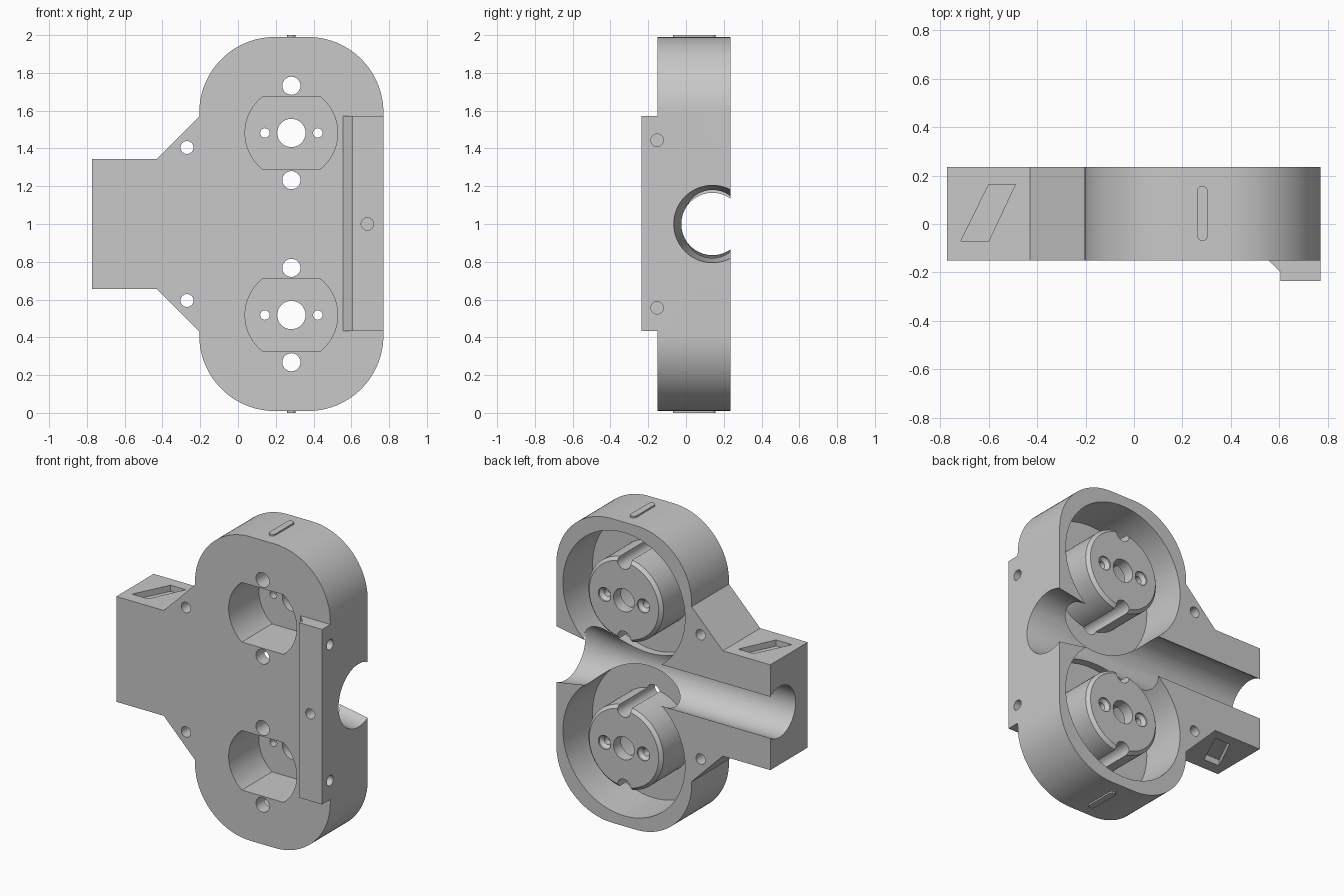
import bpy, bmesh, math
from mathutils import Vector, Matrix

cube = bpy.data.objects.get("Cube")
if cube:
    bpy.data.objects.remove(cube)

GREY = (0.58, 0.58, 0.58, 1)
grey = bpy.data.materials.new("plain grey")
grey.use_nodes = True
grey.diffuse_color = GREY
grey.node_tree.nodes["Principled BSDF"].inputs["Base Color"].default_value = GREY

FRONT, BACK = -0.15, 0.235
CX, MID = 0.2825, 1.0
AXES = {"X": Vector((1, 0, 0)), "Y": Vector((0, 1, 0)), "Z": Vector((0, 0, 1))}


def finish(bm, name):
    bmesh.ops.recalc_face_normals(bm, faces=bm.faces)
    if bm.calc_volume(signed=True) < 0:
        bmesh.ops.reverse_faces(bm, faces=bm.faces)
    mesh = bpy.data.meshes.new(name)
    bm.to_mesh(mesh)
    bm.free()
    mesh.materials.append(grey)
    obj = bpy.data.objects.new(name, mesh)
    bpy.context.collection.objects.link(obj)
    return obj


def prism(name, pts, axis, lo, hi):
    """Extrude a flat outline along an axis from lo to hi."""
    place = {"Y": lambda a, b, h: (a, h, b), "Z": lambda a, b, h: (a, b, h)}[axis]
    bm = bmesh.new()
    low, high = [[bm.verts.new(place(*p, h)) for p in pts] for h in (lo, hi)]
    bm.faces.new(low[::-1])
    bm.faces.new(high)
    for i in range(len(pts)):
        bm.faces.new((low[i - 1], low[i], high[i], high[i - 1]))
    return finish(bm, name)


def lathe(name, profile, axis, origin, closed=False, steps=32):
    """Turn (radius, height) points around an axis; caps the ends unless closed."""
    bm = bmesh.new()
    side = AXES["X"] if axis == "Z" else AXES["Z"]
    spokes = [Matrix.Rotation(math.tau * i / steps, 3, AXES[axis]) @ side for i in range(steps)]
    rings = [[bm.verts.new(Vector(origin) + s * r + AXES[axis] * h) for s in spokes]
             for r, h in profile]
    pairs = list(zip(rings, rings[1:]))
    if closed:
        pairs.append((rings[-1], rings[0]))
    else:
        bm.faces.new(rings[0][::-1])
        bm.faces.new(rings[-1])
    for a, b in pairs:
        for i in range(steps):
            bm.faces.new((a[i - 1], a[i], b[i], b[i - 1]))
    return finish(bm, name)


def rod(name, axis, origin, r, lo, hi):
    return lathe(name, [(r, lo), (r, hi)], axis, origin)


def arc(cx, cy, r, start, end, n):
    angles = [math.radians(start + (end - start) * i / n) for i in range(n + 1)]
    return [(cx + r * math.cos(t), cy + r * math.sin(t)) for t in angles]


def combine(target, tool, operation="DIFFERENCE"):
    mod = target.modifiers.new(tool.name, "BOOLEAN")
    mod.operation, mod.solver, mod.object = operation, "MANIFOLD", tool
    bpy.ops.object.select_all(action="DESELECT")
    bpy.context.view_layer.objects.active = target
    target.select_set(True)
    bpy.ops.object.modifier_apply(modifier=mod.name)
    bpy.data.objects.remove(tool)


def smooth(obj):
    bpy.ops.object.select_all(action="DESELECT")
    bpy.context.view_layer.objects.active = obj
    obj.select_set(True)
    bpy.ops.object.shade_smooth_by_angle(angle=math.radians(25))


# Body: rounded tall plate with a flared side arm
half = arc(0.37, 1.59, 0.4, 0, 90, 24) + arc(0.195, 1.59, 0.4, 90, 180, 24)
half += [(-0.205, 1.57), (-0.43, 1.343), (-0.772, 1.343)]
outline = half + [(x, 2 * MID - z) for x, z in reversed(half)]
body = prism("housing_body", outline, "Y", FRONT, BACK)

# Raised ledge on the front
ledge = [(0.505, -0.1), (0.605, -0.2), (0.605, -0.235), (0.77, -0.235), (0.77, -0.1)]
combine(body, prism("ledge", ledge, "Z", 0.433, 1.573), "UNION")

# Round channel along the back, widened at its open end
bore = [(0.165, -0.9), (0.165, 0.5), (0.205, 0.77), (0.208, 0.79)]
combine(body, lathe("channel", bore, "X", (0, 0.14, MID), steps=64))

for s in (-1, 1):
    cz = MID + s * 0.482
    hub = (CX, 0, cz)
    # Ring-shaped well that leaves a chamfered boss standing
    ring = [(0.27, -0.07), (0.27, 0.215), (0.245, 0.24), (0.245, 0.3), (0.44, 0.3), (0.44, -0.07)]
    combine(body, lathe("well", ring, "Y", hub, closed=True, steps=80))
    # Flat-sided pocket from the front
    a = math.degrees(math.asin(0.194 / 0.245))
    pocket = arc(CX, cz, 0.245, -a, a, 24) + arc(CX, cz, 0.245, 180 - a, 180 + a, 24)
    combine(body, prism("pocket", pocket, "Y", -0.3, 0.16))
    # Shaft hole, countersunk screw holes and grooves beside the boss
    combine(body, rod("shaft_hole", "Y", hub, 0.075, 0.1, 0.4))
    for t in (-1, 1):
        sink = [(0.025, 0.1), (0.025, 0.205), (0.045, 0.225), (0.045, 0.4)]
        combine(body, lathe("screw_hole", sink, "Y", (CX + t * 0.14, 0, cz)))
        combine(body, rod("groove", "Y", (CX, 0, cz + t * 0.25), 0.048, -0.3, 0.4))
    # Mounting holes through the arm web and into the side
    combine(body, rod("web_hole", "Y", (-0.27, 0, MID + s * 0.405), 0.034, -0.4, 0.4))
    combine(body, rod("side_hole", "X", (0, -0.153, MID + s * 0.443), 0.033, 0.6, 0.9))
    # Slanted recess on the arm
    slant = [(-0.715, -0.07), (-0.6, -0.07), (-0.49, 0.163), (-0.6, 0.163)]
    z = MID + s * 0.343
    combine(body, prism("recess", slant, "Z", z - 0.04, z + 0.04))

combine(body, rod("ledge_hole", "Y", (0.685, 0, MID), 0.033, -0.4, -0.12))
smooth(body)

# Slim raised ribs on the two ends
pill = arc(CX, 0.135, 0.022, 0, 180, 12) + arc(CX, -0.048, 0.022, 180, 360, 12)
for name, lo, hi in (("top_rib", 1.97, 2.0), ("bottom_rib", 0.0, 0.03)):
    smooth(prism(name, pill, "Z", lo, hi))
